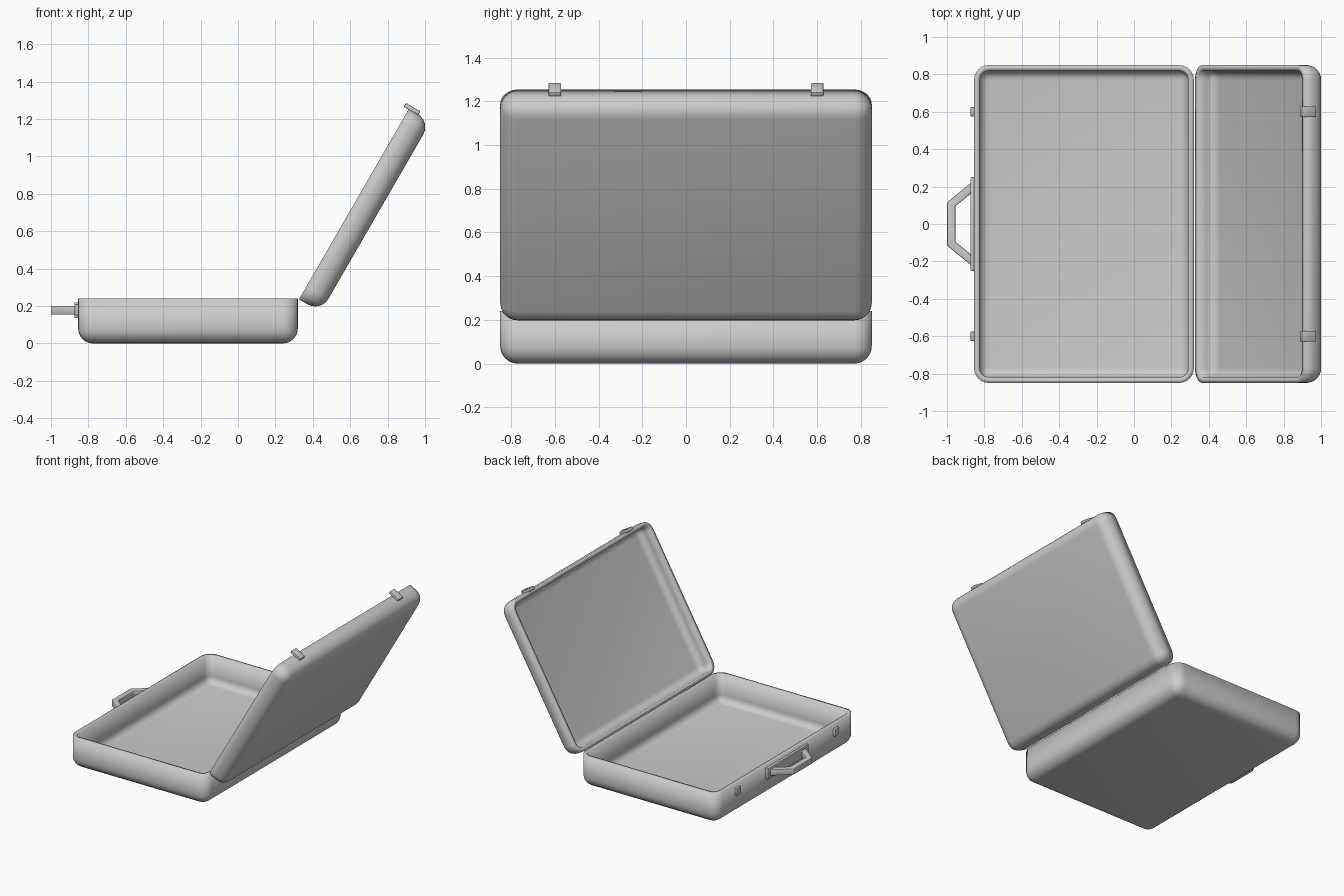
import bpy, bmesh, math
from mathutils import Matrix, Vector

if "Cube" in bpy.data.objects:
    bpy.data.objects.remove(bpy.data.objects["Cube"])

L, W = 1.175, 1.70          # shell length and width
HINGE = Matrix.Translation((0.326, 0, 0.236)) @ Matrix.Rotation(math.radians(-60), 4, 'Y')


def finish(name, bm, matrix):
    bmesh.ops.recalc_face_normals(bm, faces=bm.faces)
    mesh = bpy.data.meshes.new(name)
    bm.to_mesh(mesh)
    bm.free()
    ob = bpy.data.objects.new(name, mesh)
    bpy.context.collection.objects.link(ob)
    ob.matrix_world = matrix
    bpy.ops.object.select_all(action='DESELECT')
    ob.select_set(True)
    bpy.context.view_layer.objects.active = ob
    bpy.ops.object.shade_smooth_by_angle(angle=math.radians(35))
    return ob


def box(bm, lo, hi):
    lo, hi = Vector(lo), Vector(hi)
    m = Matrix.Translation((lo + hi) / 2) @ Matrix.Diagonal((*(hi - lo), 1))
    return bmesh.ops.create_cube(bm, size=1, matrix=m)


def tray(name, depth, matrix, radius=0.08, wall=0.03):
    """Open rounded shell: rim at local z = 0, x from 0 to L."""
    bm = bmesh.new()
    box(bm, (0, -W / 2, -depth), (L, W / 2, depth + 0.2))
    bmesh.ops.bevel(bm, geom=bm.edges[:], offset=radius, segments=6,
                    profile=0.5, affect='EDGES')
    bmesh.ops.bisect_plane(bm, geom=bm.verts[:] + bm.edges[:] + bm.faces[:],
                           plane_co=(0, 0, 0), plane_no=(0, 0, 1), clear_outer=True)
    ob = finish(name, bm, matrix)
    mod = ob.modifiers.new("wall", 'SOLIDIFY')
    mod.thickness = wall
    mod.offset = -1
    mod.use_even_offset = True


def soft_box(name, lo, hi, matrix=Matrix(), bevel=0.006):
    bm = bmesh.new()
    box(bm, lo, hi)
    bmesh.ops.bevel(bm, geom=bm.edges[:], offset=bevel, segments=2,
                    profile=0.5, affect='EDGES')
    finish(name, bm, matrix)


# Case body and opened lid
tray("case_base", 0.24, Matrix.Translation((-0.855, 0, 0.24)))
tray("case_lid", 0.135, HINGE)

# Latches on the lid and catches on the base
for side, y in (("left", -0.6), ("right", 0.6)):
    soft_box("latch_" + side, (L - 0.004, y - 0.029, -0.06), (L + 0.02, y + 0.029, 0.03), HINGE)
    soft_box("catch_" + side, (-0.874, y - 0.025, 0.15), (-0.85, y + 0.025, 0.21))

# Handle mounting plate
soft_box("handle_plate", (-0.875, -0.25, 0.135), (-0.85, 0.25, 0.22))

# Handle: half outline in plan, mirrored and extruded
half = [(-0.865, 0.225), (-1.0, 0.115)]
inner = [(-0.955, 0.095), (-0.865, 0.168)]
outline = half + [(x, -y) for x, y in half[::-1]]
outline += [(x, -y) for x, y in inner[::-1]] + inner
bm = bmesh.new()
bottom = [bm.verts.new((x, y, 0.154)) for x, y in outline]
top = [bm.verts.new((x, y, 0.201)) for x, y in outline]
for i, j in ((0, 1), (1, 2), (2, 3)):
    a, b = 7 - i, 7 - j
    # inner points run in reverse order to the outer ones
    o, n = (i, j), ((7, 6, 5, 4)[i], (7, 6, 5, 4)[j])
    inn = {7: 7, 6: 6, 5: 5, 4: 4}
    for ring in (bottom, top):
        bm.faces.new((ring[o[0]], ring[o[1]], ring[n[1]], ring[n[0]]))
for i in range(8):
    j = (i + 1) % 8
    bm.faces.new((bottom[i], bottom[j], top[j], top[i]))
bmesh.ops.recalc_face_normals(bm, faces=bm.faces)
sharp = [e for e in bm.edges if e.calc_face_angle(0) > 0.5]
bmesh.ops.bevel(bm, geom=sharp, offset=0.005, segments=2, profile=0.5, affect='EDGES')
finish("carry_handle", bm, Matrix())
